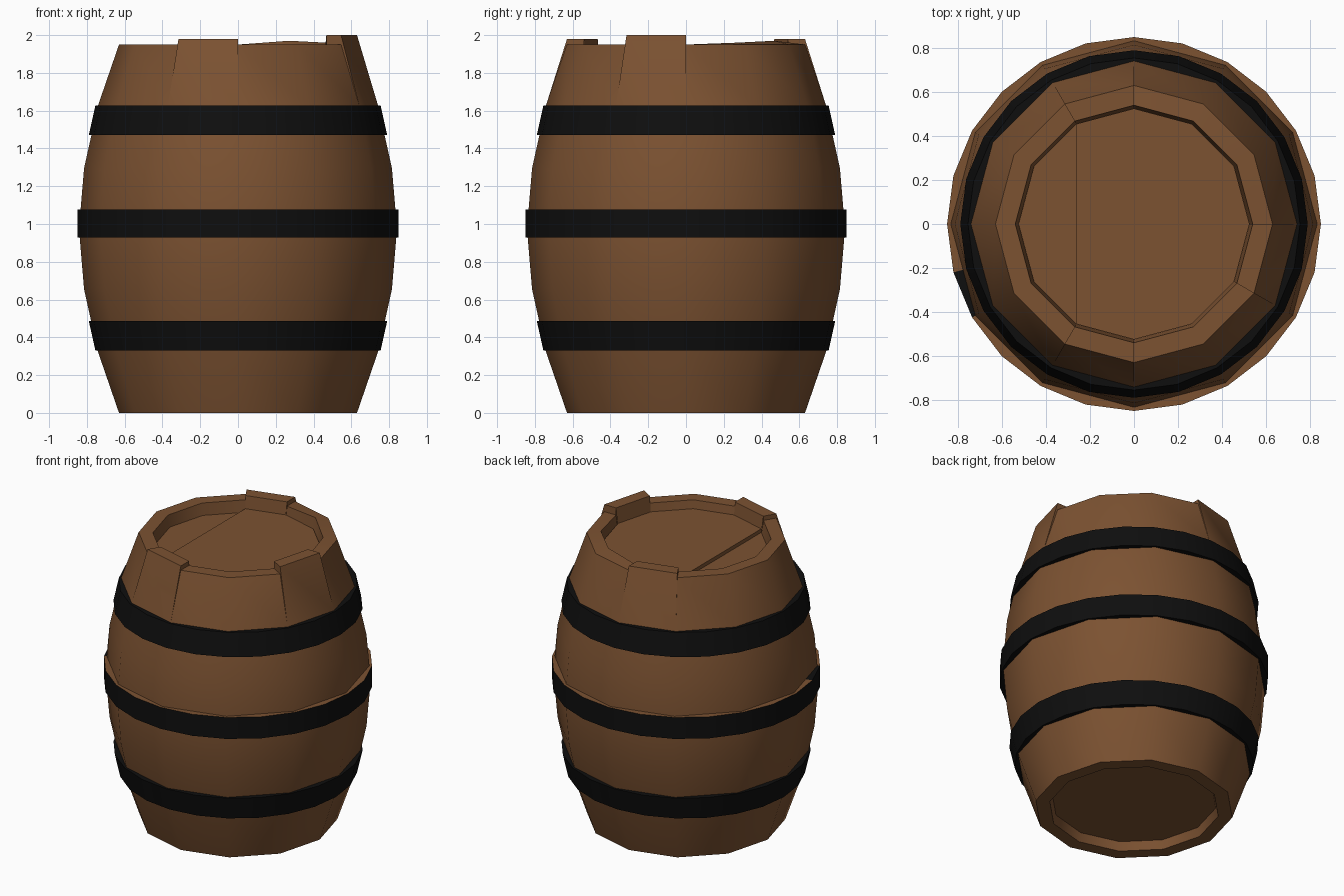
import bpy, bmesh
from math import sin, cos, radians

if "Cube" in bpy.data.objects:
    bpy.data.objects.remove(bpy.data.objects["Cube"])


def material(name, rgb):
    m = bpy.data.materials.new(name)
    m.diffuse_color = (*rgb, 1)
    m.use_nodes = True
    m.node_tree.nodes["Principled BSDF"].inputs["Base Color"].default_value = m.diffuse_color
    return m


WOOD = material("brown_wood", (0.2, 0.084, 0.031))
IRON = material("black_iron", (0.0045, 0.0045, 0.0045))


def polar(r, deg, z):
    return (r * cos(radians(deg)), r * sin(radians(deg)), z)


def finish(bm, name, mats, angle):
    bmesh.ops.remove_doubles(bm, verts=bm.verts, dist=0.0005)
    bmesh.ops.recalc_face_normals(bm, faces=bm.faces)
    me = bpy.data.meshes.new(name)
    bm.to_mesh(me)
    bm.free()
    for m in mats:
        me.materials.append(m)
    ob = bpy.data.objects.new(name, me)
    bpy.context.collection.objects.link(ob)
    bpy.ops.object.select_all(action='DESELECT')
    ob.select_set(True)
    bpy.context.view_layer.objects.active = ob
    bpy.ops.object.shade_smooth_by_angle(angle=radians(angle))
    return ob


def face(bm, pts):
    return bm.faces.new([bm.verts.new(p) for p in pts])


# Staves: twelve strips, some standing taller than the rim
RIM, R_OUT, R_IN, R_HEAD = 1.95, 0.63, 0.54, 0.525
BULGE = [(0.742, 1.625), (0.815, 1.295), (0.842, 0.975), (0.815, 0.655),
         (0.742, 0.325), (R_OUT, 0), (R_IN, 0), (R_HEAD, 0.06)]
RAISED = {330: 2.0, 240: 1.98, 90: 1.98}
WORN = {30: 1.96, 60: 1.97}   # inner rim corners slightly higher


def section(deg, top):
    inner = max(top, WORN.get(deg % 360, 0))
    return [polar(r, deg, z) for r, z in
            [(R_HEAD, 1.86), (R_IN, inner), (R_OUT, top)] + BULGE]


bm = bmesh.new()
for a in range(0, 360, 30):
    top = RAISED.get(a, RIM)
    s, e = section(a, top), section(a + 30, top)
    for i in range(len(s) - 1):
        face(bm, (s[i], e[i], e[i + 1], s[i + 1]))
    if top > RIM:             # exposed stave sides
        for d, pts in ((a, s), (a + 30, e)):
            base = section(d, RIM)
            face(bm, (base[1], pts[1], pts[2], pts[3], base[2]))
finish(bm, "barrel_staves", [WOOD], 30)


# Heads: top lid of two boards at different heights, and the bottom lid
def board(name, start, stop, z, depth=0.04):
    b = bmesh.new()
    f = face(b, [polar(R_HEAD, d, z - depth) for d in range(start, stop, 30)])
    ext = bmesh.ops.extrude_face_region(b, geom=[f])
    for v in ext["geom"]:
        if isinstance(v, bmesh.types.BMVert):
            v.co.z += depth
    finish(b, name, [WOOD], 20)


board("lid_wide_board", -120, 121, 1.895)
board("lid_narrow_board", 120, 241, 1.87)
board("bottom_lid", 0, 360, 0.10)


# Hoops: 24-sided rings with a closed cross-section
def hoop(name, z0, r0, z1, r1, inner, wood_top=False):
    b = bmesh.new()
    prof = [(inner, z0), (r0, z0), (r1, z1), (inner, z1)]
    for a in range(0, 360, 15):
        for i in range(4):
            (ra, za), (rb, zb) = prof[i], prof[(i + 1) % 4]
            f = face(b, (polar(ra, a, za), polar(ra, a + 15, za),
                         polar(rb, a + 15, zb), polar(rb, a, zb)))
            # middle hoop has a wooden upper edge, except one segment
            f.material_index = int(wood_top and i == 2 and a != 195)
    finish(b, name, [IRON, WOOD], 20)


hoop("lower_hoop", 0.33, 0.755, 0.487, 0.79, 0.70)
hoop("middle_hoop", 0.928, 0.85, 1.078, 0.85, 0.78, True)
hoop("upper_hoop", 1.47, 0.79, 1.627, 0.755, 0.70)
